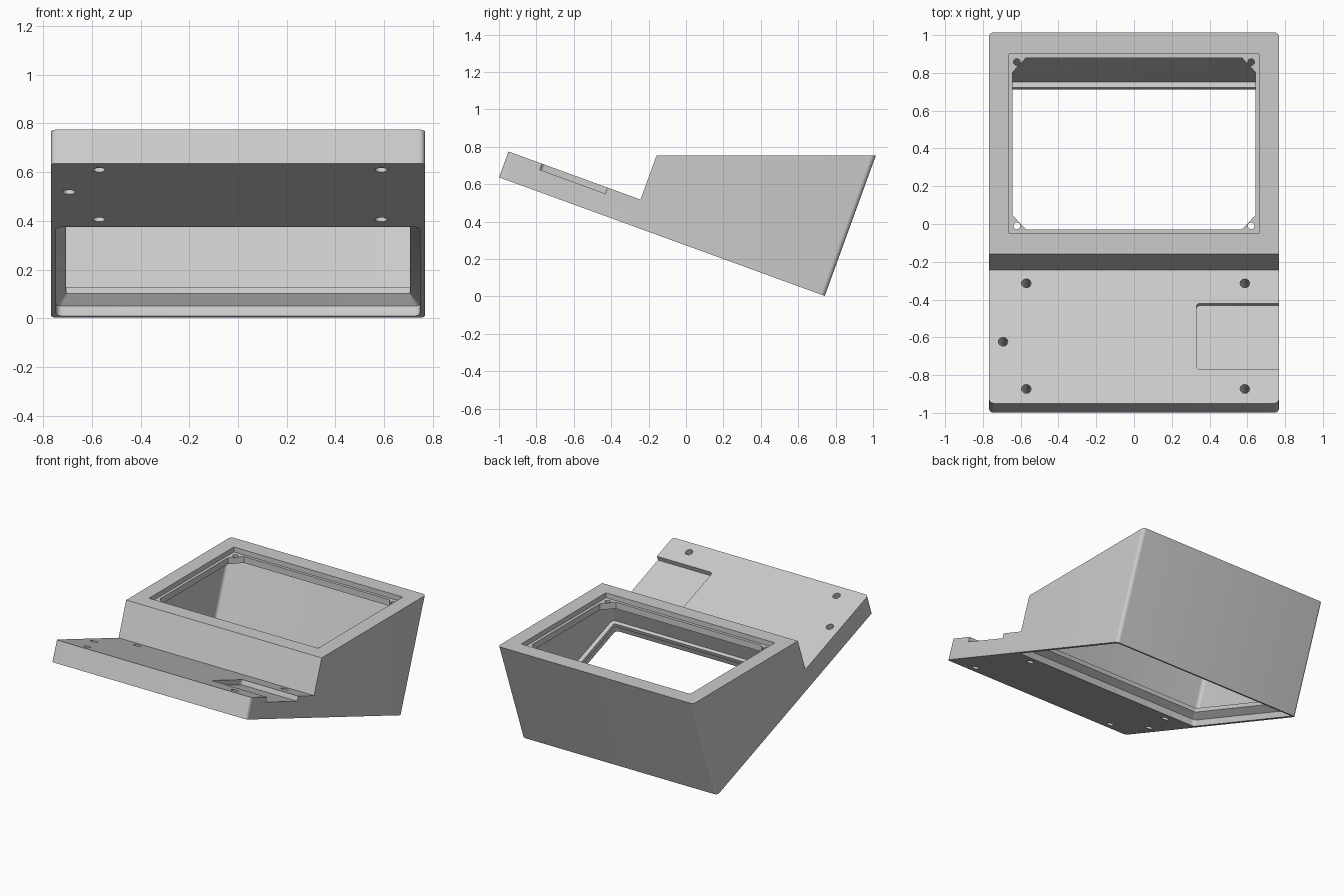
import bpy, bmesh, math
from mathutils import Vector

if "Cube" in bpy.data.objects:
    bpy.data.objects.remove(bpy.data.objects["Cube"])

grey = bpy.data.materials.new("light_grey_plastic")
grey.use_nodes = True
grey.diffuse_color = (0.6, 0.6, 0.6, 1)
grey.node_tree.nodes["Principled BSDF"].inputs["Base Color"].default_value = (0.6, 0.6, 0.6, 1)

# Tilted frame: t runs back along the sloping base, n rises square to it
TILT = math.radians(20)
T = Vector((0, math.cos(TILT), -math.sin(TILT)))
N = Vector((0, math.sin(TILT), math.cos(TILT)))
HEEL = Vector((0, 0.742, 0.003))
TOP = 0.753
HALF = 0.767


def tilted(x, t, n):
    return HEEL + T * t + N * n + Vector((x, 0, 0))


def rise(t, z):
    """Height n above the base at which a wall at t reaches level z."""
    return (z - HEEL.z - T.z * t) / N.z


def loft(name, rings):
    """Closed solid through rings that share a point count."""
    bm = bmesh.new()
    loops = [[bm.verts.new(p) for p in ring] for ring in rings]
    for a, b in zip(loops, loops[1:]):
        for i in range(len(a)):
            j = (i + 1) % len(a)
            bm.faces.new((a[i], a[j], b[j], b[i]))
    bm.faces.new(loops[0])
    bm.faces.new(loops[-1])
    bmesh.ops.recalc_face_normals(bm, faces=bm.faces)
    mesh = bpy.data.meshes.new(name)
    bm.to_mesh(mesh)
    bm.free()
    obj = bpy.data.objects.new(name, mesh)
    bpy.context.collection.objects.link(obj)
    mesh.materials.append(grey)
    return obj


def side_prism(name, profile, half):
    return loft(name, [[tilted(x, t, n) for t, n in profile] for x in (-half, half)])


def round_edges(obj, levels, radius):
    """Round the upright edges that stand at the given t levels."""
    bm = bmesh.new()
    bm.from_mesh(obj.data)
    chosen = []
    for e in bm.edges:
        ts = [(v.co - HEEL).dot(T) for v in e.verts]
        along = abs((e.verts[0].co - e.verts[1].co).normalized().dot(N))
        if along > 0.99 and any(abs(ts[0] - lv) < 0.01 for lv in levels):
            chosen.append(e)
    bmesh.ops.bevel(bm, geom=chosen, offset=radius, segments=6, profile=0.5, affect='EDGES')
    bm.to_mesh(obj.data)
    bm.free()


def rounded_rect(x0, x1, y0, y1, r):
    pts = []
    corners = [(x1 - r, y1 - r), (x0 + r, y1 - r), (x0 + r, y0 + r), (x1 - r, y0 + r)]
    for k, (cx, cy) in enumerate(corners):
        for s in range(5):
            a = math.pi / 2 * (k + s / 4)
            pts.append((cx + r * math.cos(a), cy + r * math.sin(a)))
    return pts


def circle(cx, cy, r, count=32):
    return [(cx + r * math.cos(math.tau * i / count), cy + r * math.sin(math.tau * i / count))
            for i in range(count)]


def base_cut(name, outline, low, high):
    return loft(name, [[tilted(x, t, n) for x, t in outline] for n in (low, high)])


def level_cut(name, outline, low, high):
    return loft(name, [[Vector((x, y, z)) for x, y in outline] for z in (low, high)])


def carve(body, cutter):
    mod = body.modifiers.new("cut", 'BOOLEAN')
    mod.operation = 'DIFFERENCE'
    mod.solver = 'EXACT'
    mod.object = cutter
    bpy.context.view_layer.objects.active = body
    bpy.ops.object.modifier_apply(modifier=mod.name)
    bpy.data.objects.remove(cutter)


# Outer shell: sloping front deck and raised box in one profile
FRONT, STEP, DECK = -1.853, -1.102, 0.147
body = side_prism("console_housing", [
    (FRONT, 0), (0, 0), (0, rise(0, TOP)), (STEP, rise(STEP, TOP)), (STEP, DECK), (FRONT, DECK)], HALF)
round_edges(body, (FRONT, 0), 0.024)

# Hollow inside the raised box
CEIL, WALL = TOP - 0.08, 0.03
front_in, back_in = STEP + WALL, -WALL
cavity = side_prism("cavity_cutter", [
    (front_in, 0.11), (back_in, 0.11), (back_in, rise(back_in, CEIL)),
    (front_in, rise(front_in, CEIL))], HALF - WALL)
round_edges(cavity, (front_in, back_in), 0.025)
carve(body, cavity)

# Underside lid recess, narrowing by a chamfer to the neck
rings = []
for n, inset, r in ((-0.03, 0.021, 0.025), (0.043, 0.021, 0.025), (0.083, 0.061, 0.006), (0.13, 0.061, 0.006)):
    outline = rounded_rect(-HALF + inset, HALF - inset, STEP + inset - 0.006, -inset, r)
    rings.append([tilted(x, t, n) for x, t in outline])
carve(body, loft("lid_recess_cutter", rings))

# Screen recess on top, and the window with corner tabs
carve(body, level_cut("screen_recess_cutter", rounded_rect(-0.663, 0.663, -0.05, 0.9, 0.003),
                      TOP - 0.035, TOP + 0.1))
wx, y0, y1, cx, cy = 0.643, -0.03, 0.88, 0.072, 0.076
window = [(wx, y0 + cy), (wx, y1 - cy), (wx - cx, y1), (cx - wx, y1),
          (-wx, y1 - cy), (-wx, y0 + cy), (cx - wx, y0), (wx - cx, y0)]
carve(body, level_cut("window_cutter", window, CEIL - 0.03, TOP + 0.1))

# Screw holes through the tabs
for x in (-0.62, 0.62):
    for y in (-0.01, 0.857):
        carve(body, level_cut("tab_hole_cutter", circle(x, y, 0.018, 20), CEIL - 0.03, TOP + 0.1))

# Shallow pocket in the deck, open at the side
carve(body, base_cut("pocket_cutter", rounded_rect(0.33, HALF + 0.1, -1.662, -1.29, 0.02),
                     DECK - 0.034, DECK + 0.1))

# Mounting holes through the deck
for x, t in ((-0.57, -1.177), (0.587, -1.177), (-0.693, -1.506), (-0.57, -1.772), (0.587, -1.772)):
    carve(body, base_cut("deck_hole_cutter", circle(x, t, 0.025, 24), -0.1, DECK + 0.1))

# Smooth the rounded corners, keep the rest crisp
bpy.ops.object.select_all(action='DESELECT')
body.select_set(True)
bpy.context.view_layer.objects.active = body
bpy.ops.object.shade_smooth_by_angle(angle=math.radians(30))
